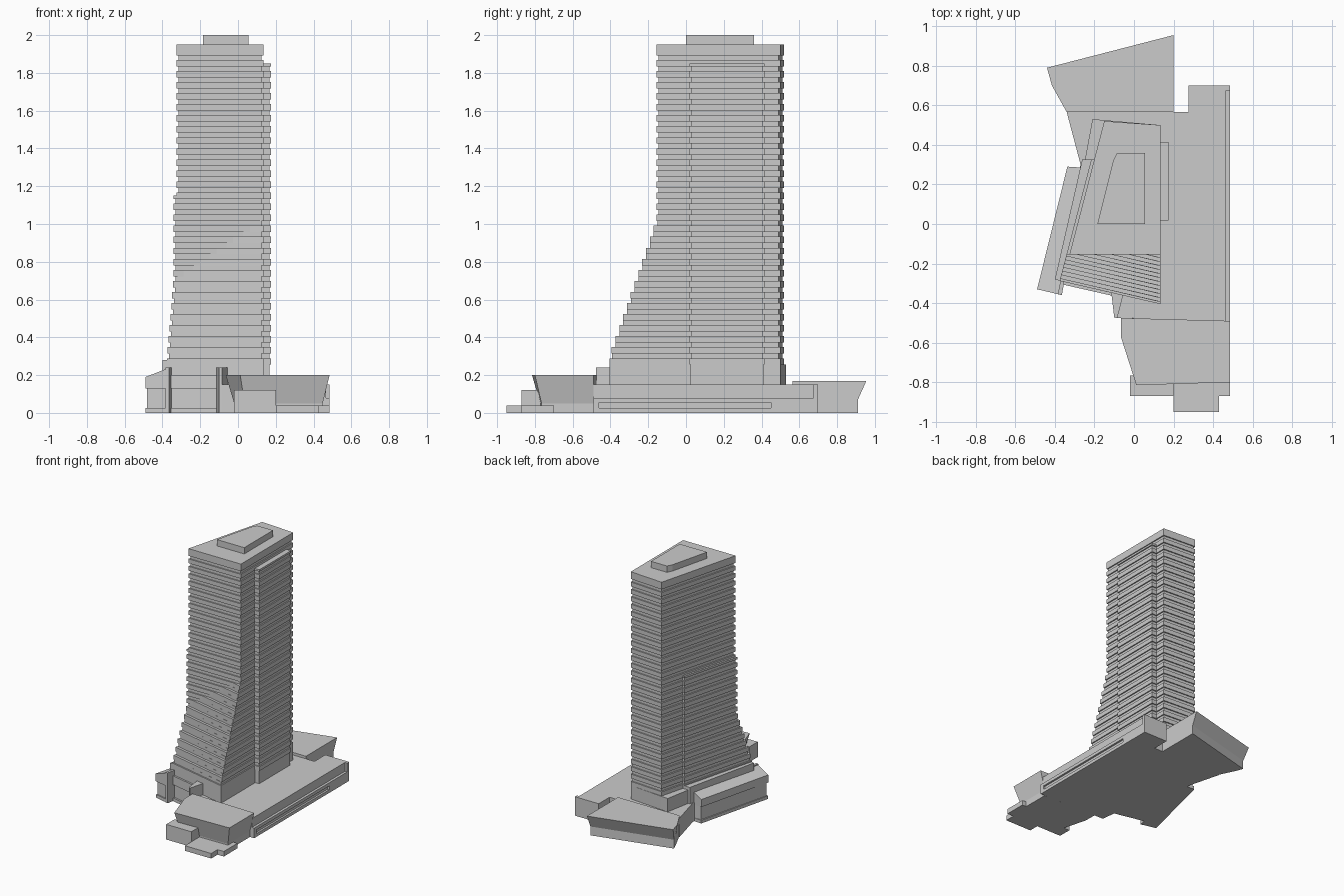
import bpy, bmesh

if "Cube" in bpy.data.objects:
    bpy.data.objects.remove(bpy.data.objects["Cube"])


def add_rings(bm, rings):
    """Skin a closed solid through (z, outline) rings of equal point count."""
    loops = [[bm.verts.new((x, y, z)) for x, y in pts] for z, pts in rings]
    n = len(loops[0])
    for a, b in zip(loops, loops[1:]):
        for i in range(n):
            j = (i + 1) % n
            bm.faces.new((a[i], a[j], b[j], b[i]))
    bm.faces.new(loops[0][::-1])
    bm.faces.new(loops[-1])


def finish(name, bm):
    bmesh.ops.recalc_face_normals(bm, faces=bm.faces)
    me = bpy.data.meshes.new(name)
    bm.to_mesh(me)
    bm.free()
    ob = bpy.data.objects.new(name, me)
    bpy.context.collection.objects.link(ob)
    return ob


def loft(name, rings):
    bm = bmesh.new()
    add_rings(bm, rings)
    return finish(name, bm)


def prism(name, pts, z0, z1):
    return loft(name, [(z0, pts), (z1, pts)])


def rect(x0, x1, y0, y1):
    return [(x0, y0), (x1, y0), (x1, y1), (x0, y1)]


def left_x(y, off=0):
    return -0.286 + 0.2607 * y + off


def plan(z, inset=0, off=0, bay=False):
    """Tower outline at height z: front skirt leans back until it meets y=-0.155."""
    off += inset
    r = 0.134 - inset
    yr = -0.405 + max(z - 0.28, 0) * 0.345 + inset
    flat = -0.155 + inset
    # left end of the leaning front line
    yl = (yr - 0.23 * (-0.286 + off - 0.134)) / (1 + 0.23 * 0.2607)
    yl = min(yl, flat)
    # point where leaning front meets the flat front
    xm = 0.134 + (yr - flat) / 0.23
    lx = left_x(yl, off)
    if xm <= lx:
        mid = ((lx + r) / 2, (yl + yr) / 2)
    else:
        mid = (min(xm, r - 0.001), flat)
    pts = [(lx, yl), mid, (r, min(yr, flat))]
    if bay:
        yb = 0.326 - inset
        return pts + [(r - 0.05, -0.1), (0, yb), (left_x(yb, off), yb)]
    return pts + [(r, 0.50 - inset), (left_x(0.52, off), 0.52 - inset)]


FLOOR, BASE = 0.0585, 0.255


def banded(name, outline, top, inset=0.009):
    """Storeys: a projecting spandrel and a recessed window strip each."""
    bm = bmesh.new()
    z = BASE
    while z < top - 0.001:
        zs = min(z + 0.034, top)
        zt = min(z + FLOOR, top)
        if top - z < FLOOR * 1.2:
            zs = zt = top
        a = outline(z, 0)
        add_rings(bm, [(z, a), (zs, a)])
        if zt > zs:
            b = outline(zs, inset)
            add_rings(bm, [(zs, b), (zt, b)])
        z = zt
    return finish(name, bm)


# Tower, left bay, right-hand lift core and rooftop plant room
banded("tower_floors", lambda z, i: plan(z, i), 1.95)
banded("left_bay_floors", lambda z, i: plan(z, i, -0.015, True), 1.15)
banded("lift_core", lambda z, i: rect(0.08, 0.175 - i, 0.018 + i, 0.415 - i), 1.85)
prism("lift_core_base", rect(0.08, 0.168, 0.024, 0.41), 0.14, BASE)
prism("plant_room", [(-0.185, 0), (0.055, 0), (0.055, 0.36), (-0.085, 0.36),
                     (-0.105, 0.32)], 1.94, 2.0)

# Tower plinth
prism("tower_plinth", [(-0.362, -0.291), (0.134, -0.405), (0.134, 0.50),
                       (-0.15, 0.525), (-0.21, 0.53)], 0, 0.256)
prism("left_plinth_ledge", [(-0.40, -0.28), (-0.355, -0.292), (-0.2, 0.326),
                            (-0.262, 0.326)], 0, 0.28)

# Podium: full lower level, upper level set back along the right side
podium = [(-0.40, -0.28), (-0.11, -0.35), (-0.085, -0.475)]
back = [(0.275, 0.70), (0.275, 0.565), (-0.34, 0.565), (-0.27, 0.30)]
prism("podium_upper", podium + [(0.465, -0.49), (0.465, 0.675), (0.485, 0.675),
                                (0.485, 0.70)] + back, 0.08, 0.15)
lower = prism("podium_lower", podium + [(0.485, -0.49), (0.485, 0.70)] + back, 0, 0.08)
slot = prism("slot_cutter", rect(0.47, 0.52, -0.46, 0.45), 0.025, 0.055)
slot.hide_render = True
slot.hide_viewport = True
cut = lower.modifiers.new("window_slot", 'BOOLEAN')
cut.operation, cut.object, cut.solver = 'DIFFERENCE', slot, 'EXACT'

# Back wing with outward-leaning facade
wing_top = [(-0.34, 0.565), (0.2, 0.565), (0.2, 0.955), (-0.44, 0.79), (-0.415, 0.70)]
wing_low = [(-0.335, 0.565), (0.2, 0.565), (0.2, 0.91), (-0.42, 0.75), (-0.395, 0.69)]
loft("back_wing", [(0, wing_low), (0.07, wing_low), (0.17, wing_top)])

# Front hall, flared towards its roof
hall_top = [(-0.065, -0.475), (-0.065, -0.575), (0.012, -0.815), (0.485, -0.80), (0.485, -0.49)]
hall_low = [(-0.02, -0.475), (-0.02, -0.575), (0.035, -0.772), (0.448, -0.765), (0.448, -0.49)]
loft("front_hall", [(0, hall_low), (0.05, hall_low), (0.2, hall_top)])

# Entrance boxes and steps in front of the hall
prism("entrance_box", rect(-0.02, 0.2, -0.87, -0.765), 0, 0.12)
prism("entrance_terrace", rect(0.2, 0.485, -0.87, -0.70), 0, 0.04)
prism("entrance_step", rect(0.2, 0.43, -0.95, -0.87), 0, 0.04)

# Left pavilion with sloping roof, string course and base course
def strip(o):
    return [(-0.485 - o, -0.325 - o), (-0.375, -0.352 - o), (-0.26, 0.285), (-0.332 - o, 0.285 + o)]


prism("pavilion_base", strip(0.004), 0, 0.025)
prism("pavilion_wall", strip(-0.004), 0.025, 0.13)
pav = bmesh.new()
add_rings(pav, [(0.13, strip(0.005)), (0.19, strip(0.005))])
pav.verts.ensure_lookup_table()
for k in (5, 6):
    pav.verts[k].co.z = 0.235
finish("pavilion_upper", pav)

# Fin walls and the courses between them beside the front entrance
prism("left_fin", [(-0.385, -0.355), (-0.365, -0.36), (-0.35, -0.28), (-0.37, -0.28)], 0, 0.24)
prism("right_fin", [(-0.10, -0.472), (-0.085, -0.477), (-0.05, -0.34), (-0.115, -0.345)], 0, 0.24)
for name, z0, z1 in (("front_base_course", 0, 0.025), ("front_upper_course", 0.13, 0.2)):
    prism(name, [(-0.365, -0.305), (-0.10, -0.365), (-0.10, -0.33), (-0.355, -0.27)], z0, z1)
